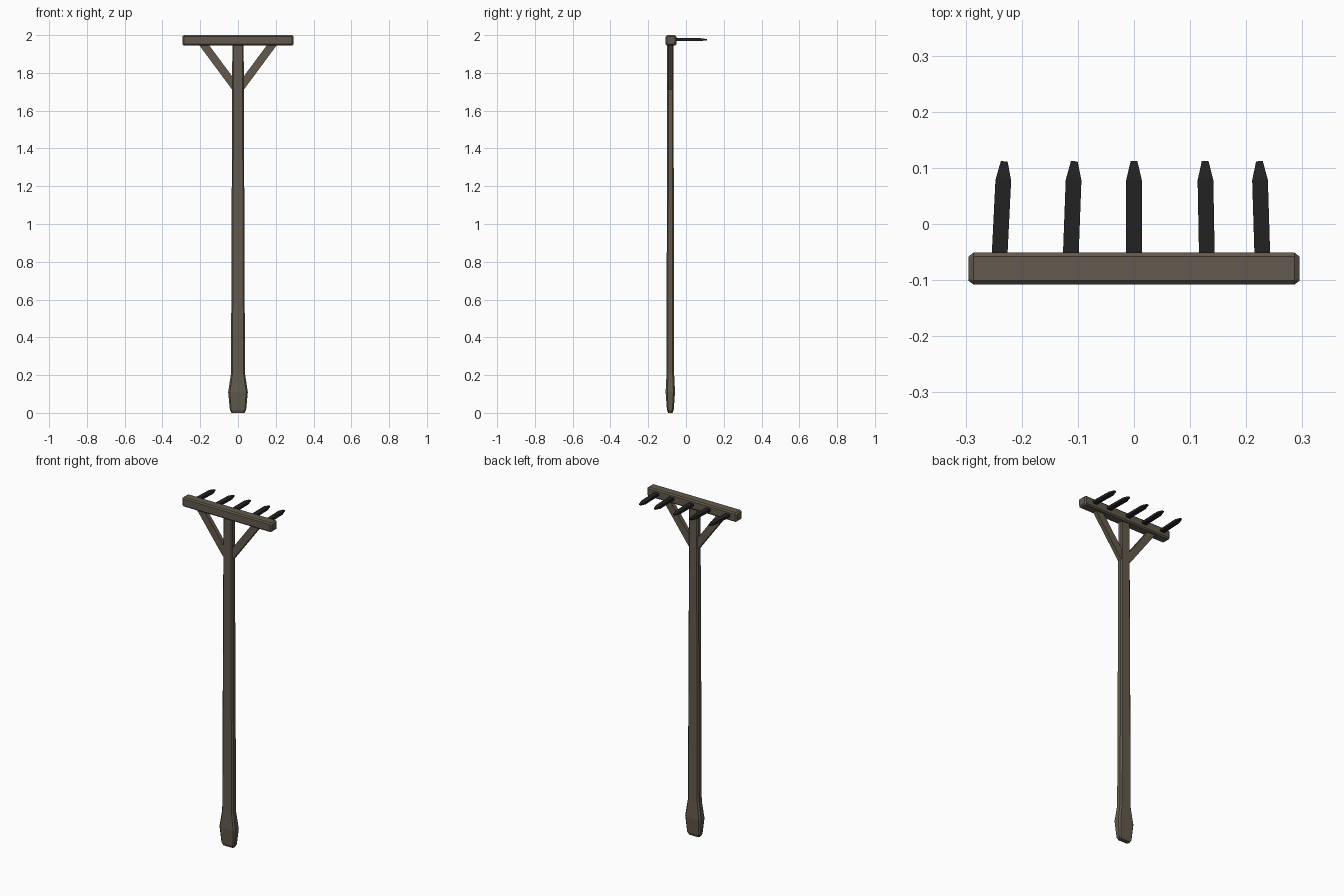
import bpy, bmesh, math
from mathutils import Vector, Matrix

if "Cube" in bpy.data.objects:
    bpy.data.objects.remove(bpy.data.objects["Cube"])


def material(name, rgb):
    m = bpy.data.materials.new(name)
    m.diffuse_color = (*rgb, 1)
    m.use_nodes = True
    m.node_tree.nodes["Principled BSDF"].inputs["Base Color"].default_value = m.diffuse_color
    return m


WOOD = material("weathered wood", (0.125, 0.102, 0.074))
IRON = material("dark iron", (0.016, 0.016, 0.016))


def loft(name, rings, mat, matrix=Matrix()):
    """Skin a closed solid through rings of equal point count."""
    bm = bmesh.new()
    vs = [[bm.verts.new(matrix @ Vector(p)) for p in r] for r in rings]
    n = len(vs[0])
    for a, b in zip(vs, vs[1:]):
        for i in range(n):
            j = (i + 1) % n
            bm.faces.new((a[i], a[j], b[j], b[i]))
    bm.faces.new(vs[0][::-1])
    bm.faces.new(vs[-1])
    bmesh.ops.recalc_face_normals(bm, faces=bm.faces)
    me = bpy.data.meshes.new(name)
    bm.to_mesh(me)
    bm.free()
    me.materials.append(mat)
    ob = bpy.data.objects.new(name, me)
    bpy.context.collection.objects.link(ob)
    return ob


def ring(hx, hy, z, c):
    """Chamfered rectangle, half sizes hx and hy, corner cut c."""
    return [(hx, -hy + c, z), (hx, hy - c, z), (hx - c, hy, z), (-hx + c, hy, z),
            (-hx, hy - c, z), (-hx, -hy + c, z), (-hx + c, -hy, z), (hx - c, -hy, z)]


def rect(hx, hy, z):
    return [(hx, -hy, z), (hx, hy, z), (-hx, hy, z), (-hx, -hy, z)]


# Long handle with swollen grip at the foot
profile = [(0.034, 0.012, 0.0, 0.006), (0.043, 0.018, 0.016, 0.007),
           (0.052, 0.025, 0.11, 0.009), (0.037, 0.020, 0.21, 0.008),
           (0.030, 0.017, 1.97, 0.007)]
loft("handle", [ring(*p) for p in profile], WOOD, Matrix.Translation((0, -0.083, 0)))

# Head bar with chamfered ends, lofted along x
bar_rings = [ring(0.0215, 0.0205, -0.295, 0.004), ring(0.0285, 0.0275, -0.286, 0.007),
             ring(0.0285, 0.0275, 0.286, 0.007), ring(0.0215, 0.0205, 0.295, 0.004)]
along_x = Matrix(((0, 0, 1, 0), (1, 0, 0, -0.0795), (0, 1, 0, 1.9725), (0, 0, 0, 1)))
loft("head_bar", bar_rings, WOOD, along_x)

# Diagonal braces, ends buried in the handle and bar
for side, label in ((-1, "left"), (1, "right")):
    a, b = Vector((side * 0.015, -0.082, 1.725)), Vector((side * 0.189, -0.082, 1.96))
    d = b - a
    turn = Matrix.Translation(a) @ Matrix.Rotation(math.atan2(d.x, d.z), 4, 'Y')
    loft(label + "_brace", [rect(0.021, 0.0125, 0), rect(0.021, 0.0125, d.length)], WOOD, turn)

# Iron tines, slightly splayed, pointing backwards
tines = [(-0.240, -0.232), (-0.113, -0.107), (0.0, 0.0), (0.130, 0.127), (0.229, 0.224)]
for i, (x0, x1) in enumerate(tines):
    base = Vector((x0, -0.065, 1.976))
    lean = math.atan2(x1 - x0, 0.162)
    m = Matrix.Translation(base) @ Matrix.Rotation(-lean, 4, 'Z') @ Matrix.Rotation(-math.pi / 2, 4, 'X')
    loft(f"tine_{i + 1}", [rect(0.014, 0.0075, 0), rect(0.014, 0.0075, 0.143),
                           rect(0.006, 0.003, 0.177)], IRON, m)
